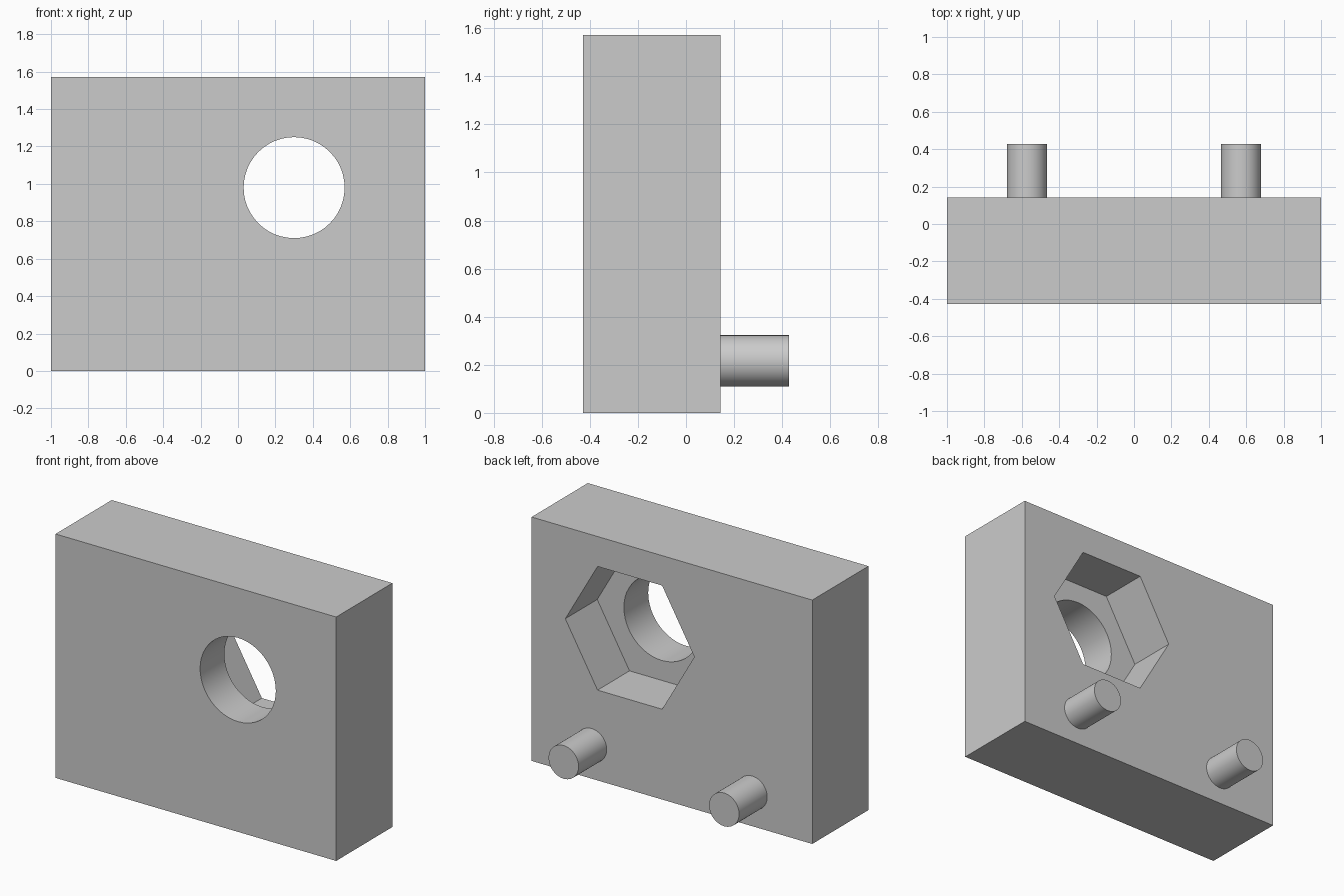
import bpy
import math
from mathutils import Vector

# Remove the default cube
default = bpy.data.objects.get("Cube")
if default:
    bpy.data.objects.remove(default, do_unlink=True)

FRONT, FACE, BACK = -0.429, 0.143, 0.429   # y of block front, block back, pin ends
HEIGHT = 1.571
HOLE_X, HOLE_Z = 0.30, 0.98
POCKET_DEPTH = 0.325

# Single grey material
grey = bpy.data.materials.new("light grey")
grey.use_nodes = True
colour = (0.6, 0.6, 0.6, 1)
grey.diffuse_color = colour
grey.node_tree.nodes["Principled BSDF"].inputs["Base Color"].default_value = colour


def prism(name, sides, radius, x, z, y0, y1, turn=0.0):
    """Cylinder or prism running along y from y0 to y1."""
    bpy.ops.mesh.primitive_cylinder_add(
        vertices=sides, radius=radius, depth=y1 - y0,
        location=(x, (y0 + y1) / 2, z), rotation=(math.pi / 2, turn, 0))
    obj = bpy.context.object
    obj.name = name
    obj.data.materials.append(grey)
    return obj


def select_only(obj):
    bpy.ops.object.select_all(action="DESELECT")
    obj.select_set(True)
    bpy.context.view_layer.objects.active = obj


def cut(target, cutter):
    mod = target.modifiers.new("cut", "BOOLEAN")
    mod.operation = "DIFFERENCE"
    mod.solver = "EXACT"
    mod.object = cutter
    select_only(target)
    bpy.ops.object.modifier_apply(modifier=mod.name)
    bpy.data.objects.remove(cutter, do_unlink=True)


def smooth(obj):
    select_only(obj)
    bpy.ops.object.shade_smooth_by_angle(angle=math.radians(30))


# Main block
bpy.ops.mesh.primitive_cube_add(size=1, location=(0, (FRONT + FACE) / 2, HEIGHT / 2))
block = bpy.context.object
block.name = "block"
block.scale = Vector((2, FACE - FRONT, HEIGHT))
bpy.ops.object.transform_apply(location=False, rotation=False, scale=True)
block.data.materials.append(grey)

# Round through hole
cut(block, prism("hole_cutter", 48, 0.27, HOLE_X, HOLE_Z, FRONT - 0.1, FACE + 0.1))

# Hexagonal pocket in the back, with flat top and bottom
pocket = prism("pocket_cutter", 6, 0.46, HOLE_X, HOLE_Z,
               FACE - POCKET_DEPTH, FACE + 0.1, math.radians(30))
cut(block, pocket)
smooth(block)

# Two round pins on the back
for side, x in (("left", 0.572), ("right", -0.572)):
    smooth(prism(side + "_pin", 48, 0.107, x, 0.216, FACE, BACK))
